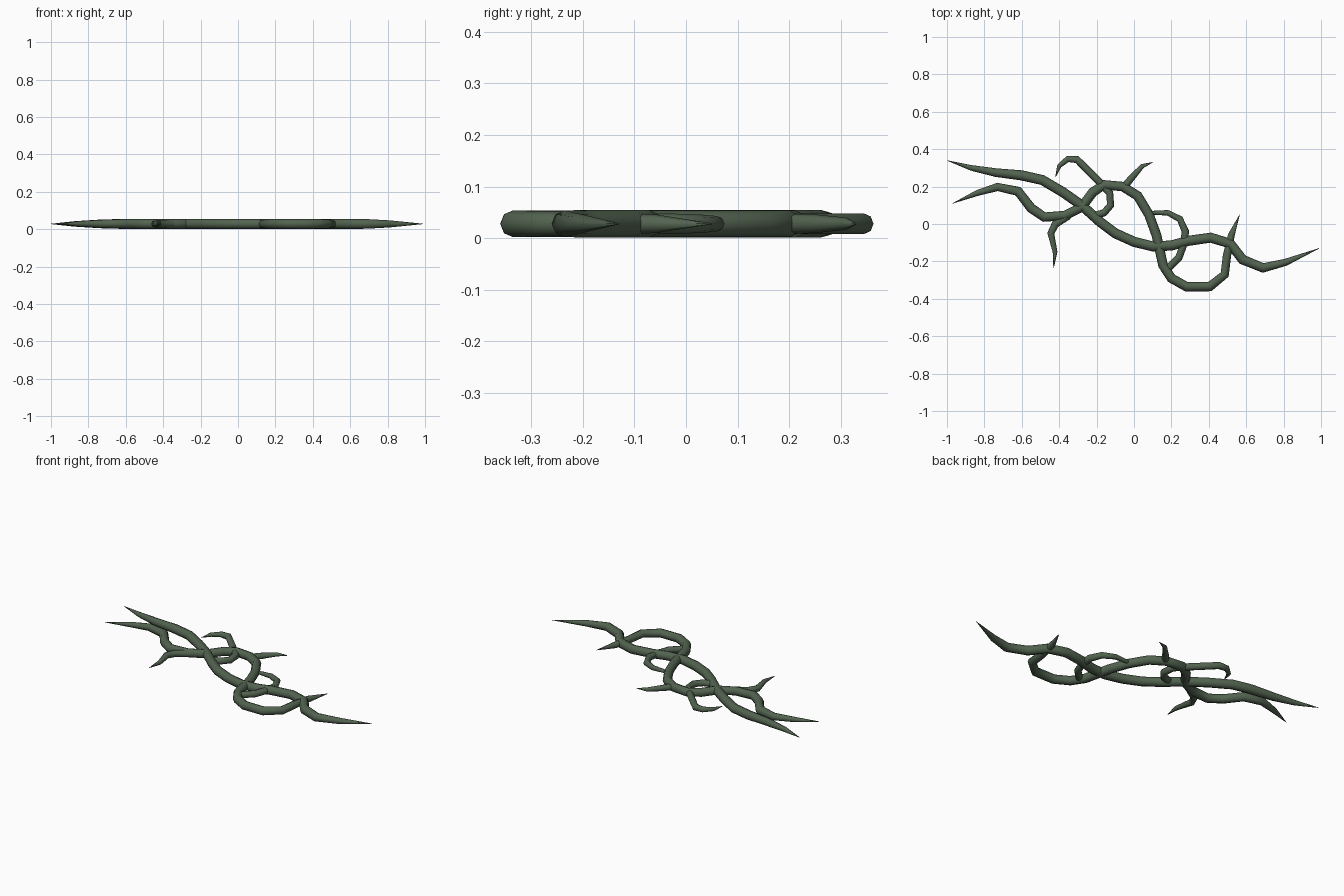
import bpy
import math

if "Cube" in bpy.data.objects:
    bpy.data.objects.remove(bpy.data.objects["Cube"])

mat = bpy.data.materials.new("thorn_green")
mat.diffuse_color = (0.085, 0.125, 0.08, 1)
mat.use_nodes = True
mat.node_tree.nodes["Principled BSDF"].inputs["Base Color"].default_value = mat.diffuse_color
Z = 0.028


def vine(name, pts, r, start=(), end=()):
    """Eight-sided tube through pts; start/end list radius factors at the tips."""
    cu = bpy.data.curves.new(name, 'CURVE')
    cu.dimensions = '3D'
    cu.bevel_depth = r
    cu.bevel_resolution = 2
    cu.use_fill_caps = True
    sp = cu.splines.new('POLY')
    sp.points.add(len(pts) - 1)
    for p, (x, y) in zip(sp.points, pts):
        p.co = (x, y, Z, 1)
    for i, f in enumerate(start):
        sp.points[i].radius = f
    for i, f in enumerate(end):
        sp.points[-1 - i].radius = f
    ob = bpy.data.objects.new(name, cu)
    bpy.context.collection.objects.link(ob)
    bpy.ops.object.select_all(action='DESELECT')
    ob.select_set(True)
    bpy.context.view_layer.objects.active = ob
    bpy.ops.object.convert(target='MESH')
    ob = bpy.context.object
    ob.data.materials.clear()
    ob.data.materials.append(mat)
    bpy.ops.object.shade_smooth_by_angle(angle=math.radians(50))
    return ob


# Long main stem
vine("main_stem", [
    (-1.0, .34), (-.87, .30), (-.74, .275), (-.60, .26), (-.49, .235),
    (-.38, .17), (-.28, .10), (-.18, .01), (-.10, -.05), (0, -.095),
    (.10, -.12), (.20, -.115), (.29, -.09), (.41, -.073), (.515, -.105),
    (.58, -.19), (.69, -.235), (.81, -.205), (.99, -.13)],
    .027, (.04, .55, .85), (.04, .7, .95))

# Second stem winding around the first, ending in a thorn
vine("winding_stem", [
    (-.97, .11), (-.84, .165), (-.73, .198), (-.62, .175), (-.55, .085),
    (-.48, .037), (-.37, .045), (-.28, .09), (-.22, .17), (-.16, .21),
    (-.06, .20), (.02, .15), (.08, .05), (.12, -.06), (.14, -.15),
    (.155, -.22), (.20, -.29), (.28, -.335), (.405, -.335), (.485, -.27),
    (.497, -.17), (.52, -.06), (.565, .05)],
    .026, (.04, .6, .85), (.04, .7, .85, .92))

# Curling tendrils
vine("upper_tendril", [
    (-.42, .25), (-.40, .31), (-.355, .347), (-.305, .345), (-.24, .28),
    (-.18, .22), (-.13, .165), (-.125, .10), (-.16, .06), (-.21, .045)],
    .020, (.06, .6, .85))
vine("lower_tendril", [
    (.09, .06), (.18, .06), (.245, .027), (.275, -.04), (.265, -.11),
    (.24, -.18), (.185, -.235), (.155, -.25)],
    .020, (.5, .75, .9))

# Side thorns
vine("upper_thorn", [(.10, .33), (.045, .31), (-.01, .25), (-.06, .19)],
     .020, (.06, .6, .9))
vine("lower_thorn", [(-.43, -.235), (-.422, -.15), (-.445, -.05),
                     (-.42, 0), (-.35, .045)],
     .021, (.06, .6, .9))
